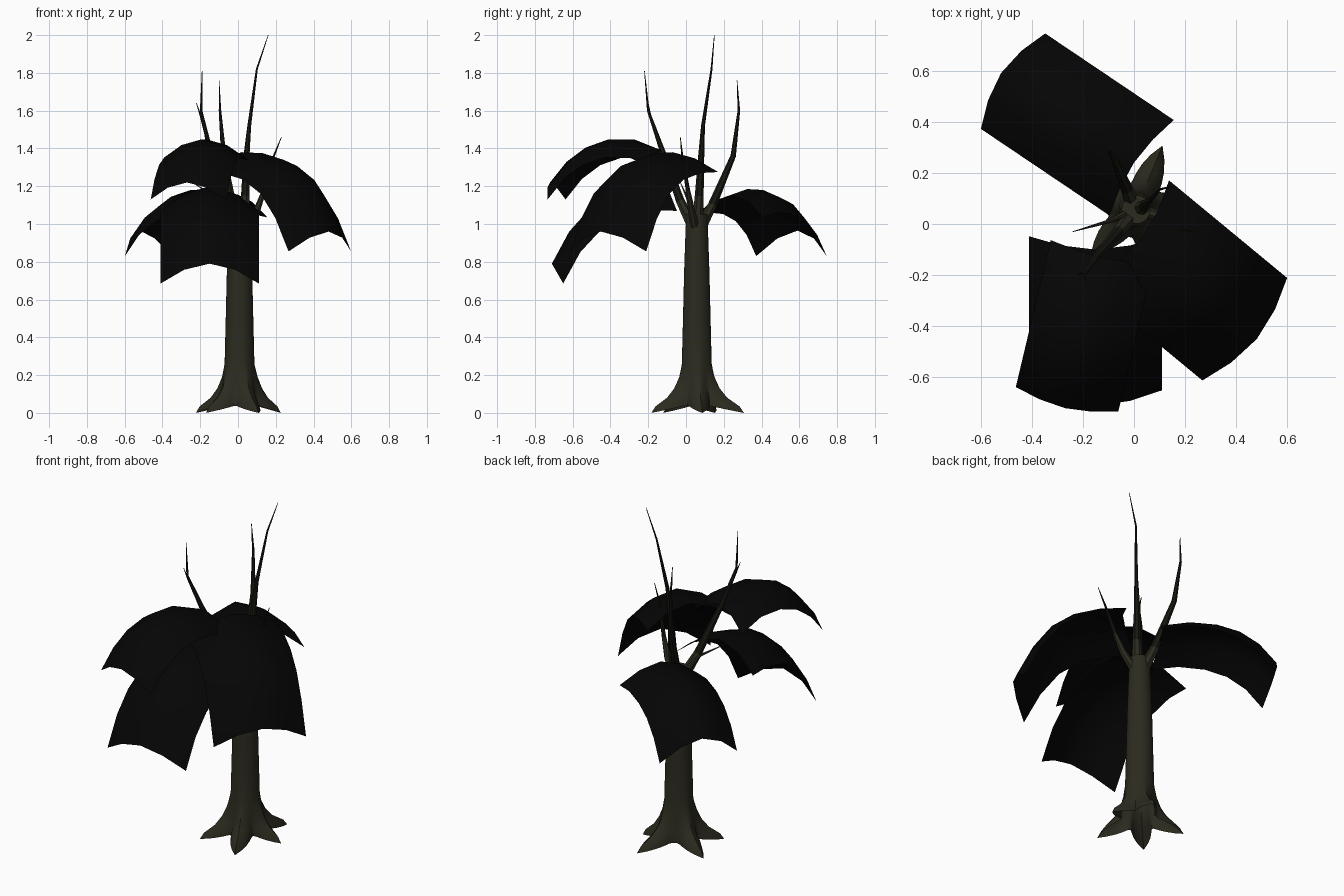
import bpy, bmesh, math
from mathutils import Vector

cube = bpy.data.objects.get("Cube")
if cube:
    bpy.data.objects.remove(cube, do_unlink=True)


def material(name, rgb):
    m = bpy.data.materials.new(name)
    m.use_nodes = True
    col = (*rgb, 1)
    m.diffuse_color = col
    bsdf = m.node_tree.nodes["Principled BSDF"]
    bsdf.inputs["Base Color"].default_value = col
    bsdf.inputs["Roughness"].default_value = 0.9
    return m


BARK = material("olive bark", (0.025, 0.0235, 0.0135))
TWIG = material("dark twig bark", (0.009, 0.0085, 0.0055))
LEAF = material("black leaf", (0.0015, 0.0015, 0.0015))


def loft(name, rings, mats, closed=True, cap_start=True, rule=None):
    """Skin a list of point rings; closed rings are capped at the end."""
    bm = bmesh.new()
    rows = [[bm.verts.new(p) for p in ring] for ring in rings]
    n = len(rows[0])
    for a, b in zip(rows, rows[1:]):
        for i in range(n if closed else n - 1):
            j = (i + 1) % n
            bm.faces.new((a[i], a[j], b[j], b[i]))
    if closed:
        if cap_start:
            bm.faces.new(rows[0][::-1])
        bm.faces.new(rows[-1])
        bmesh.ops.recalc_face_normals(bm, faces=bm.faces)
    if rule:
        for f in bm.faces:
            f.material_index = rule(f)
    mesh = bpy.data.meshes.new(name)
    bm.to_mesh(mesh)
    bm.free()
    for m in mats:
        mesh.materials.append(m)
    ob = bpy.data.objects.new(name, mesh)
    bpy.context.collection.objects.link(ob)
    bpy.ops.object.select_all(action='DESELECT')
    ob.select_set(True)
    bpy.context.view_layer.objects.active = ob
    bpy.ops.object.shade_smooth_by_angle(angle=math.radians(45))


# Trunk flaring into five pointed roots: (angle, reach)
ROOTS = [(157.5, 0.25), (225, 0.25), (292.5, 0.26), (7.5, 0.22), (67.5, 0.27)]


def trunk_ring(z, radius, flare, sides=48):
    ring = []
    for i in range(sides):
        t = math.tau * i / sides
        lobes = []
        for angle, reach in ROOTS:
            gap = abs(math.remainder(t - math.radians(angle), math.tau))
            lobes.append((max(0, 1 - gap / 0.62) ** 1.4, reach))
        spread = max(w * (r - radius) for w, r in lobes)
        lift = 0.04 * flare * (1 - max(w for w, _ in lobes))
        r = radius + spread * flare
        ring.append((0.008 + r * math.cos(t), 0.057 + r * math.sin(t), z + lift))
    return ring


LEVELS = [(0, 0.1, 1), (0.035, 0.1, 0.85), (0.08, 0.097, 0.45), (0.13, 0.092, 0.22),
          (0.19, 0.086, 0.08), (0.26, 0.079, 0), (0.5, 0.073, 0), (0.75, 0.067, 0),
          (0.95, 0.06, 0), (1.05, 0.056, 0)]
loft("trunk", [trunk_ring(*lv) for lv in LEVELS], [BARK], cap_start=False)


# Bare branches rising from the top of the trunk
def branch(name, points, radius, sides=7):
    pts = [Vector(p) for p in points]
    rings = []
    for k, p in enumerate(pts):
        d = (pts[min(k + 1, len(pts) - 1)] - pts[max(k - 1, 0)]).normalized()
        u = d.cross(Vector((0, 1, 0))).normalized()
        v = d.cross(u)
        r = radius * (1 - k / (len(pts) - 1)) ** 1.3 + 0.0015
        rings.append([p + r * (u * math.cos(math.tau * i / sides)
                               + v * math.sin(math.tau * i / sides)) for i in range(sides)])
    loft(name, rings, [BARK, TWIG],
         rule=lambda f: int(f.calc_center_median().z > 1.2))


branch("tall_branch", [(0.025, 0.06, 0.98), (0.04, 0.07, 1.15), (0.045, 0.08, 1.35),
                       (0.06, 0.09, 1.52), (0.1, 0.135, 1.82), (0.16, 0.15, 2)], 0.03)
branch("front_right_branch", [(0, 0.045, 0.97), (-0.06, -0.03, 1.12), (-0.15, -0.13, 1.4),
                              (-0.195, -0.2, 1.6), (-0.19, -0.22, 1.81)], 0.032)
branch("front_right_twig", [(-0.17, -0.16, 1.48), (-0.2, -0.19, 1.58), (-0.22, -0.2, 1.64)], 0.008)
branch("right_twig", [(-0.01, 0.05, 1), (-0.1, 0.01, 1.13), (-0.24, -0.03, 1.22)], 0.016)
branch("back_branch", [(0, 0.07, 0.97), (-0.03, 0.14, 1.1), (-0.075, 0.25, 1.36),
                       (-0.095, 0.28, 1.6), (-0.1, 0.27, 1.76)], 0.033)
branch("left_branch", [(0.03, 0.05, 0.97), (0.1, 0.03, 1.07), (0.14, 0.01, 1.18),
                       (0.19, -0.02, 1.36), (0.23, -0.03, 1.46)], 0.026)


# Large drooping leaves: arched sheets swept along a falling centre line.
# arch and tilt give the drop and pull-back of the side edges at both ends.
def leaf(name, start, end, heights, width, arch, tilt):
    a, b = Vector((*start, 0)), Vector((*end, 0))
    out = (b - a).normalized()
    side = Vector((-out.y, out.x, 0))
    up = Vector((0, 0, 1))
    rings = []
    for s, z in zip((0, 0.24, 0.48, 0.68, 0.85, 1), heights):
        drop = arch[0] + (arch[1] - arch[0]) * s
        lean = up + out * (tilt[0] + (tilt[1] - tilt[0]) * s)
        centre = a.lerp(b, s) + up * z
        rings.append([centre + side * (width / 2 * w) - lean * (drop * abs(w) ** 1.8)
                      for w in (-1, -0.52, 0, 0.52, 1)])
    loft(name, rings, [LEAF], closed=False)


leaf("back_leaf", (0, 0.24), (-0.52, 0.59),
     (1.155, 1.185, 1.18, 1.145, 1.075, 0.965), 0.45, (0.12, 0.135), (0.3, 0.42))
leaf("left_leaf", (0.02, -0.07), (0.48, -0.45),
     (1.38, 1.375, 1.34, 1.265, 1.135, 0.96), 0.52, (0.105, 0.105), (0.6, 0.58))
leaf("lower_front_leaf", (-0.15, -0.10), (-0.15, -0.71),
     (1.2, 1.195, 1.15, 1.075, 0.96, 0.79), 0.52, (0.13, 0.105), (0.4, 0.57))
leaf("upper_front_leaf", (-0.13, -0.13), (-0.27, -0.72),
     (1.39, 1.447, 1.447, 1.405, 1.33, 1.22), 0.412, (0.1, 0.09), (0.2, 0.4))
